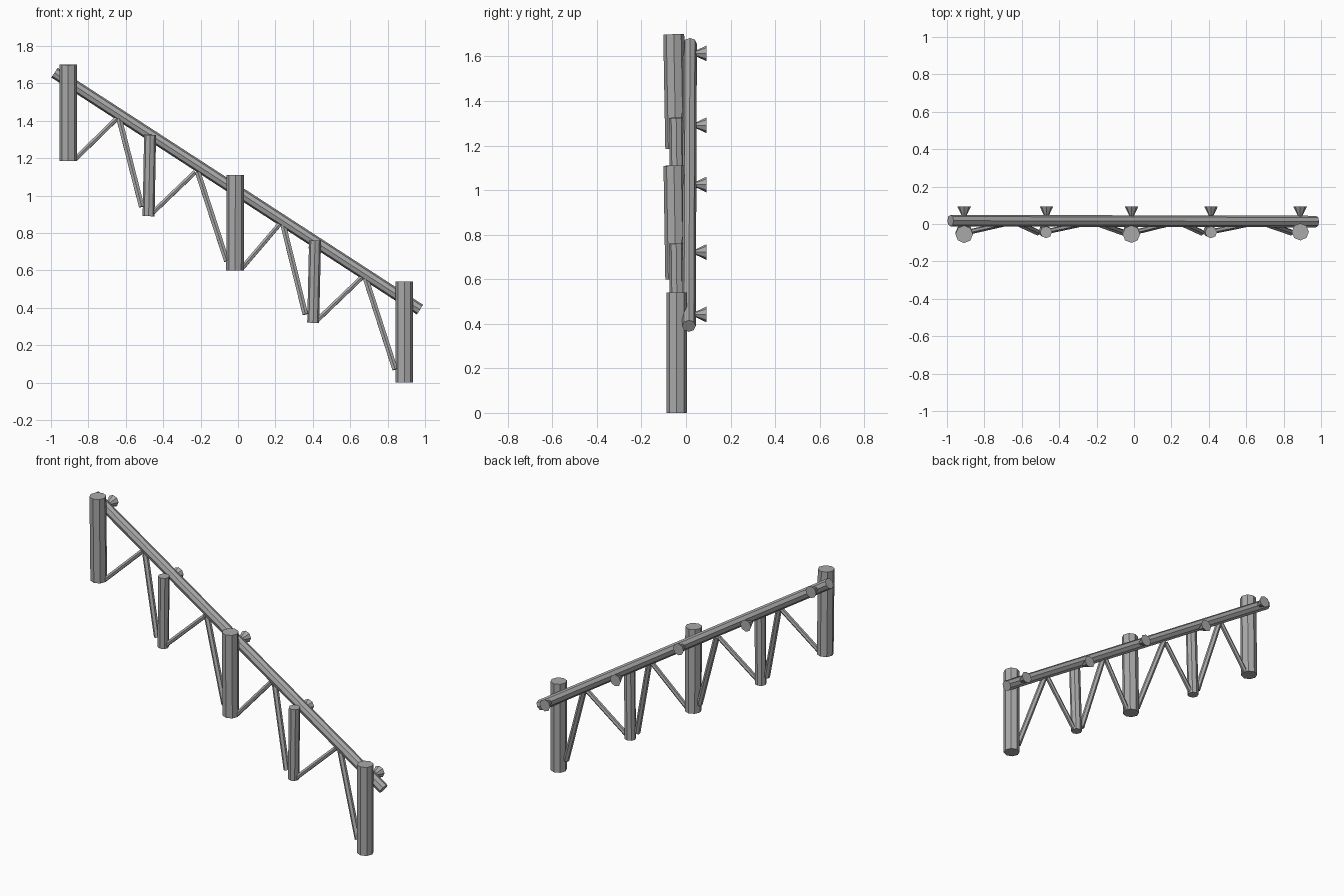
import bpy
import bmesh
from math import pi
from mathutils import Vector

cube = bpy.data.objects.get("Cube")
if cube:
    bpy.data.objects.remove(cube, do_unlink=True)

grey = bpy.data.materials.new("plain grey")
grey.use_nodes = True
colour = (0.4, 0.4, 0.4, 1)
grey.diffuse_color = colour
grey.node_tree.nodes["Principled BSDF"].inputs["Base Color"].default_value = colour


def pole(name, start, end, r1, r2=None, sides=8, turn=pi / 8):
    """Faceted capped pole between two points."""
    start, end = Vector(start), Vector(end)
    axis = end - start
    bm = bmesh.new()
    bmesh.ops.create_cone(bm, cap_ends=True, segments=sides, radius1=r1,
                          radius2=r1 if r2 is None else r2, depth=axis.length)
    mesh = bpy.data.meshes.new(name)
    bm.to_mesh(mesh)
    bm.free()
    mesh.materials.append(grey)
    obj = bpy.data.objects.new(name, mesh)
    bpy.context.collection.objects.link(obj)
    spin = Vector((0, 0, 1)).rotation_difference(axis).to_matrix().to_4x4()
    obj.matrix_world = spin
    obj.location = (start + end) / 2
    for v in mesh.vertices:
        x, y = v.co.x, v.co.y
        c = Vector((x, y)).to_3d()
        c.rotate(Vector((1, 0, 0)).rotation_difference(Vector((1, 0, 0))))
        v.co.x, v.co.y = c.x, c.y
    return obj


# Posts: bottom x, top x, bottom y, top y, bottom z, top z, radius
posts = [
    (-0.908, -0.908, -0.046, -0.055, 1.185, 1.70, 0.047),
    (-0.478, -0.470, -0.038, -0.044, 0.89, 1.325, 0.032),
    (-0.016, -0.014, -0.046, -0.054, 0.60, 1.11, 0.047),
    (0.402, 0.412, -0.038, -0.044, 0.32, 0.76, 0.032),
    (0.889, 0.889, -0.042, -0.042, 0.0, 0.54, 0.046),
]
for i, (xb, xt, yb, yt, zb, zt, r) in enumerate(posts, 1):
    pole(f"post_{i}", (xb, yb, zb), (xt, yt, zt), r)

# Sloping handrail
pole("handrail", (-0.981, 0.018, 1.657), (0.973, 0.013, 0.39), 0.031)

# Pairs of braces rising from neighbouring posts to the rail
braces = [
    ((-0.87, 1.195), (-0.65, 1.41), (-0.515, 0.94)),
    ((-0.465, 0.90), (-0.23, 1.125), (-0.06, 0.65)),
    ((0.02, 0.61), (0.225, 0.85), (0.36, 0.365)),
    ((0.42, 0.33), (0.665, 0.565), (0.84, 0.07)),
]
for i, (low, top, far) in enumerate(braces, 1):
    peak = (top[0], 0.01, top[1])
    pole(f"shallow_brace_{i}", (low[0], -0.04, low[1]), peak, 0.014, sides=6)
    pole(f"steep_brace_{i}", (far[0], -0.045, far[1]),
         (peak[0] + 0.015, peak[1], peak[2]), 0.017, sides=6)

# Flared pegs pinning the rail to each post
pegs = [(-0.908, 1.614), (-0.468, 1.291), (-0.013, 1.025), (0.412, 0.722), (0.888, 0.442)]
for i, (x, z) in enumerate(pegs, 1):
    pole(f"peg_{i}", (x, 0.035, z), (x, 0.093, z), 0.008, 0.036)
